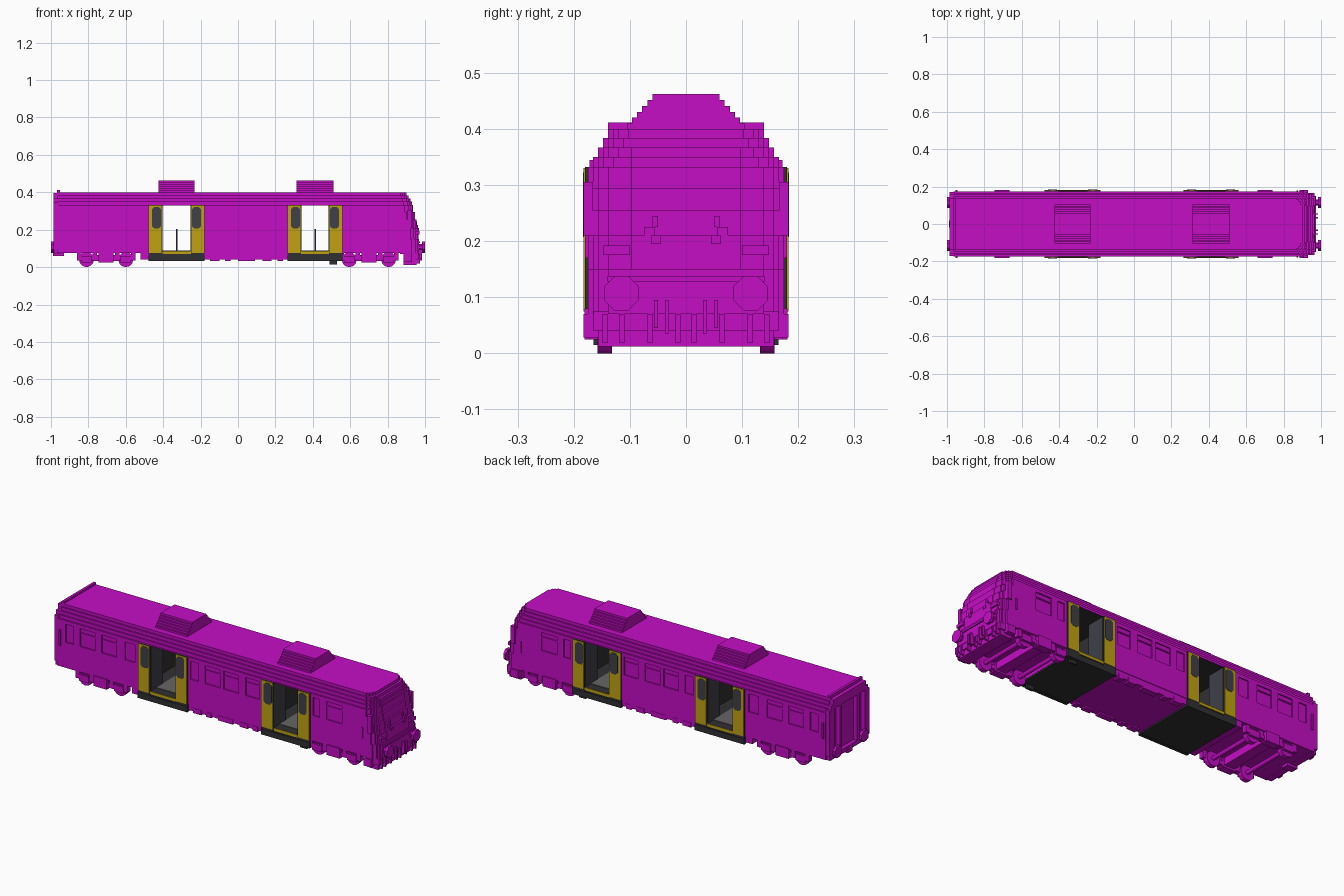
import bpy, bmesh, math
from mathutils import Matrix

if "Cube" in bpy.data.objects:
    bpy.data.objects.remove(bpy.data.objects["Cube"])


def material(name, r, g, b):
    m = bpy.data.materials.new(name)
    m.use_nodes = True
    m.diffuse_color = (r, g, b, 1)
    m.node_tree.nodes["Principled BSDF"].inputs["Base Color"].default_value = (r, g, b, 1)
    return m


MAGENTA = material("magenta paint", 0.56, 0.004, 0.56)
YELLOW = material("door yellow", 0.53, 0.36, 0.006)
DARK = material("dark interior", 0.03, 0.03, 0.033)
GLASS = material("smoky glass", 0.05, 0.05, 0.066)
GREY = material("floor grey", 0.13, 0.13, 0.13)


def finish(name, bm, *mats):
    bmesh.ops.recalc_face_normals(bm, faces=bm.faces)
    me = bpy.data.meshes.new(name)
    bm.to_mesh(me)
    bm.free()
    for m in mats:
        me.materials.append(m)
    ob = bpy.data.objects.new(name, me)
    bpy.context.collection.objects.link(ob)
    return ob


def add_box(bm, x0, x1, y0, y1, z0, z1, mat=0):
    r = bmesh.ops.create_cube(bm, size=1)
    for v in r["verts"]:
        v.co = ((x0, x1)[v.co.x > 0], (y0, y1)[v.co.y > 0], (z0, z1)[v.co.z > 0])
        for f in v.link_faces:
            f.material_index = mat


def boxes(name, items, mat, mirror_y=False):
    bm = bmesh.new()
    for x0, x1, y0, y1, z0, z1 in items:
        add_box(bm, x0, x1, y0, y1, z0, z1)
        if mirror_y:
            add_box(bm, x0, x1, -y1, -y0, z0, z1)
    return finish(name, bm, mat)


def add_prism(bm, pts, a, b, place):
    """Prism of a 2D outline between a and b; place(u, v, w) gives the 3D point."""
    ends = [[bm.verts.new(place(u, v, w)) for u, v in pts] for w in (a, b)]
    bm.faces.new(ends[0])
    bm.faces.new(ends[1])
    n = len(pts)
    for i in range(n):
        j = (i + 1) % n
        bm.faces.new((ends[0][i], ends[0][j], ends[1][j], ends[1][i]))


def stepped(half, base):
    """Symmetric stepped outline from (half width, top height) levels."""
    right, z = [], base
    for y, top in half:
        right += [(y, z), (y, top)]
        z = top
    return right + [(-y, z) for y, z in reversed(right)]


along_x = lambda u, v, w: (w, u, v)
along_y = lambda u, v, w: (u, w, v)
along_z = lambda u, v, w: (u, v, w)

ROOF = [(0.175, 0.332), (0.166, 0.35), (0.157, 0.367), (0.148, 0.384), (0.139, 0.4)]
DOORS = [(-0.478, -0.179), (0.265, 0.559)]
SIDE_WINDOWS = [(-0.917, -0.87), (-0.83, -0.74), (-0.70, -0.61), (-0.56, -0.50),
                (-0.165, -0.115), (-0.077, 0.013), (0.035, 0.126), (0.168, 0.25),
                (0.575, 0.615), (0.655, 0.75)]

# Car body with recessed side windows and two through vestibules
bm = bmesh.new()
add_prism(bm, stepped(ROOF, 0.075), -0.965, 0.87, along_x)
body = finish("body", bm, MAGENTA, DARK)
bm = bmesh.new()
for x0, x1 in SIDE_WINDOWS:
    for s in (-1, 1):
        add_box(bm, x0, x1, s * 0.19 - 0.022, s * 0.19 + 0.022, 0.214, 0.312)
for x0, x1 in DOORS:
    add_box(bm, x0 + 0.004, x1 - 0.004, -0.3, 0.3, 0.085, 0.329, 1)
cutter = finish("opening_cutter", bm, MAGENTA, DARK)
cutter.hide_render = True
mod = body.modifiers.new("openings", "BOOLEAN")
mod.operation = "DIFFERENCE"
mod.solver = "EXACT"
mod.object = cutter
bpy.context.view_layer.objects.active = body
bpy.ops.object.modifier_apply(modifier=mod.name)
bpy.data.objects.remove(cutter)

# Upper vent bar across each wide window
boxes("window_bars", [(a, b, 0.167, 0.173, 0.283, 0.289) for a, b in SIDE_WINDOWS if b - a > 0.07],
      MAGENTA, True)

# Underframe between the bogies, with small equipment boxes
boxes("underframe", [(-0.52, 0.56, -0.172, 0.172, 0.042, 0.078)], MAGENTA)
boxes("underframe_boxes", [(x, x + w, 0.14, 0.174, 0.034, 0.06) for x, w in
                           ((-0.15, 0.05), (-0.07, 0.03), (0.0, 0.09), (0.13, 0.05), (0.21, 0.03))],
      MAGENTA, True)

# Sliding doors, sills, floors and poles
for tag, (x0, x1) in zip(("rear", "front"), DOORS):
    mid = (x0 + x1) / 2
    boxes(tag + "_vestibule_floor", [(x0, x1, -0.176, 0.176, 0.034, 0.086)], DARK)
    boxes(tag + "_floor_plate", [(x0 + 0.075, x1 - 0.075, -0.13, 0.13, 0.086, 0.089)], GREY)
    boxes(tag + "_sill_stripe", [(x0 + 0.07, x1 - 0.07, 0.174, 0.179, 0.07, 0.085)], YELLOW, True)
    boxes(tag + "_step", [(x0, x1, 0.165, 0.182, 0.032, 0.062)], DARK, True)
    boxes(tag + "_pole", [(mid - 0.004, mid + 0.004, -0.004, 0.004, 0.086, 0.203)], DARK)
    boxes(tag + "_partitions", [(x0 + 0.068, x0 + 0.074, 0.07, 0.174, 0.086, 0.329),
                                (x1 - 0.074, x1 - 0.068, 0.07, 0.174, 0.086, 0.329)], GLASS, True)
    leaves = [(x0, x0 + 0.073), (x1 - 0.073, x1)]
    boxes(tag + "_door_leaves", [(a, b, 0.172, 0.180, 0.06, 0.332) for a, b in leaves], DARK, True)
    boxes(tag + "_door_panels", [(a + 0.003, b - 0.003, 0.180, 0.1825, 0.075, 0.33) for a, b in leaves],
          YELLOW, True)
    bm = bmesh.new()
    for (a, b), shift in zip(leaves, (0.006, -0.006)):
        c = (a + b) / 2 + shift
        w, lo, hi, k = 0.024, 0.207, 0.322, 0.012
        oct_pts = [(c - w + k, lo), (c + w - k, lo), (c + w, lo + k), (c + w, hi - k),
                   (c + w - k, hi), (c - w + k, hi), (c - w, hi - k), (c - w, lo + k)]
        for s in (-1, 1):
            add_prism(bm, oct_pts, s * 0.1815, s * 0.184, along_y)
    finish(tag + "_door_windows", bm, GLASS)
boxes("hanging_step", [(0.49, 0.53, 0.15, 0.165, 0.015, 0.04)], DARK, True)

# Stepped air conditioning units on the roof
for tag, x0, x1 in (("rear", -0.425, -0.233), ("front", 0.313, 0.51)):
    bm = bmesh.new()
    levels = [(0.105 - 0.009 * i, 0.4095 + 0.0105 * i) for i in range(6)]
    add_prism(bm, stepped(levels, 0.395), x0, x1, along_x)
    finish(tag + "_roof_unit", bm, MAGENTA)

# Cab nose: stacked layers with stepped corners that lean back
bm = bmesh.new()
NOSE = [(0.07, 0.15, 0.968, 0.175), (0.15, 0.21, 0.96, 0.175), (0.21, 0.255, 0.95, 0.175),
        (0.255, 0.295, 0.941, 0.175), (0.295, 0.332, 0.932, 0.175), (0.332, 0.35, 0.925, 0.166),
        (0.35, 0.367, 0.919, 0.157), (0.367, 0.384, 0.912, 0.148), (0.384, 0.4, 0.9, 0.139)]
for z0, z1, x, y in NOSE:
    half = [(0.865, y), (x - 0.038, y), (x - 0.038, y - 0.009), (x - 0.018, y - 0.009),
            (x - 0.018, y - 0.018), (x - 0.008, y - 0.018), (x - 0.008, y - 0.036), (x, y - 0.036)]
    add_prism(bm, half + [(u, -v) for u, v in reversed(half)], z0, z1, along_z)
finish("cab_nose", bm, MAGENTA)

# Cab front trim: centre panel, windscreen surrounds, belt rail and lamps
boxes("cab_centre_panel", [(0.90, x + 0.004, -0.097, 0.097, z0, z1)
                           for z0, z1, x, y in NOSE if 0.15 <= z0 < 0.36], MAGENTA)
boxes("cab_belt_rail", [(0.93, 0.974, -0.14, 0.14, 0.128, 0.138)], MAGENTA)
boxes("cab_lamps", [(0.94, 0.97, 0.1, 0.148, 0.175, 0.192)], MAGENTA, True)
boxes("cab_wipers", [(0.94, 0.968, 0.045, 0.062, 0.195, 0.21), (0.94, 0.962, 0.055, 0.075, 0.21, 0.225),
                     (0.94, 0.958, 0.05, 0.06, 0.225, 0.245)], MAGENTA, True)
boxes("mirrors", [(0.905, 0.93, 0.166, 0.183, 0.21, 0.305)], MAGENTA, True)
boxes("handrails", [(-0.955, -0.945, 0.17, 0.182, 0.19, 0.275),
                    (0.87, 0.877, 0.17, 0.18, 0.17, 0.23)], MAGENTA, True)

# Pilot skirt under the cab
boxes("pilot", [(0.885, 0.965, -0.165, 0.165, 0.04, 0.075), (0.885, 0.955, -0.157, 0.157, 0.012, 0.04)],
      MAGENTA)
boxes("pilot_steps", [(0.885, 0.93, 0.155, 0.183, 0.028, 0.07)], MAGENTA, True)
boxes("pilot_ribs", [(0.95, 0.972, y, y + 0.009, 0.018, 0.07) for y in
                     (0.01, 0.06, 0.11, 0.14)], MAGENTA, True)
boxes("front_hoses", [(0.96, 0.983, 0.03, 0.037, 0.035, 0.095), (0.96, 0.983, 0.05, 0.057, 0.045, 0.095)],
      MAGENTA, True)

# Buffers at both ends
for tag, s in (("front", 1), ("rear", -1)):
    bm = bmesh.new()
    for y in (-0.115, 0.115):
        for r, a, b in ((0.018, 0.94, 0.99), (0.033, 0.985, 1.0)):
            bmesh.ops.create_cone(bm, cap_ends=True, segments=8, radius1=r, radius2=r, depth=b - a,
                                  matrix=Matrix.Translation((s * (a + b) / 2, y, 0.107))
                                  @ Matrix.Rotation(math.pi / 2, 4, "Y")
                                  @ Matrix.Rotation(math.pi / 8, 4, "Z"))
    finish(tag + "_buffers", bm, MAGENTA)

# Rear end: corner posts, gangway frame, roof rim and coupler
boxes("rear_corner_posts", [(-0.987, -0.96, 0.13, 0.172, 0.095, 0.345)], MAGENTA, True)
boxes("rear_top_bar", [(-0.987, -0.96, -0.157, 0.157, 0.345, 0.367),
                       (-0.987, -0.96, -0.139, 0.139, 0.367, 0.395)], MAGENTA)
boxes("rear_roof_rim", [(-0.967, -0.953, -0.139, 0.139, 0.39, 0.411)], MAGENTA)
boxes("gangway_frame", [(-0.987, -0.96, 0.065, 0.085, 0.09, 0.345)], MAGENTA, True)
boxes("rear_sill", [(-0.985, -0.95, -0.165, 0.165, 0.072, 0.096)], MAGENTA)
boxes("rear_coupler", [(-0.99, -0.93, -0.02, 0.02, 0.06, 0.095)], MAGENTA)

# Bogies: side frames, springs, beams and wheelsets
for tag, cx in (("rear", -0.705), ("front", 0.7)):
    boxes(tag + "_bogie_frame", [(cx - 0.15, cx + 0.15, 0.145, 0.163, 0.042, 0.066),
                                 (cx - 0.04, cx + 0.04, 0.14, 0.181, 0.025, 0.08),
                                 (cx - 0.075, cx + 0.075, 0.14, 0.168, 0.032, 0.055)]
          + [(cx + d - 0.028, cx + d + 0.028, 0.14, 0.172, 0.025, 0.06) for d in (-0.105, 0.105)]
          + [(cx + d - 0.012, cx + d + 0.012, 0.145, 0.17, 0.035, 0.08)
             for d in (-0.145, -0.06, 0.06, 0.145)], MAGENTA, True)
    boxes(tag + "_bogie_beam", [(cx - 0.03, cx + 0.03, -0.15, 0.15, 0.035, 0.078)], MAGENTA)
    bm = bmesh.new()
    for d in (-0.105, 0.105):
        for y, r, depth in ((-0.145, 0.04, 0.026), (0.145, 0.04, 0.026), (0, 0.011, 0.29)):
            bmesh.ops.create_cone(bm, cap_ends=True, segments=12, radius1=r, radius2=r, depth=depth,
                                  matrix=Matrix.Translation((cx + d, y, 0.04))
                                  @ Matrix.Rotation(math.pi / 2, 4, "X"))
    finish(tag + "_wheelsets", bm, MAGENTA)
